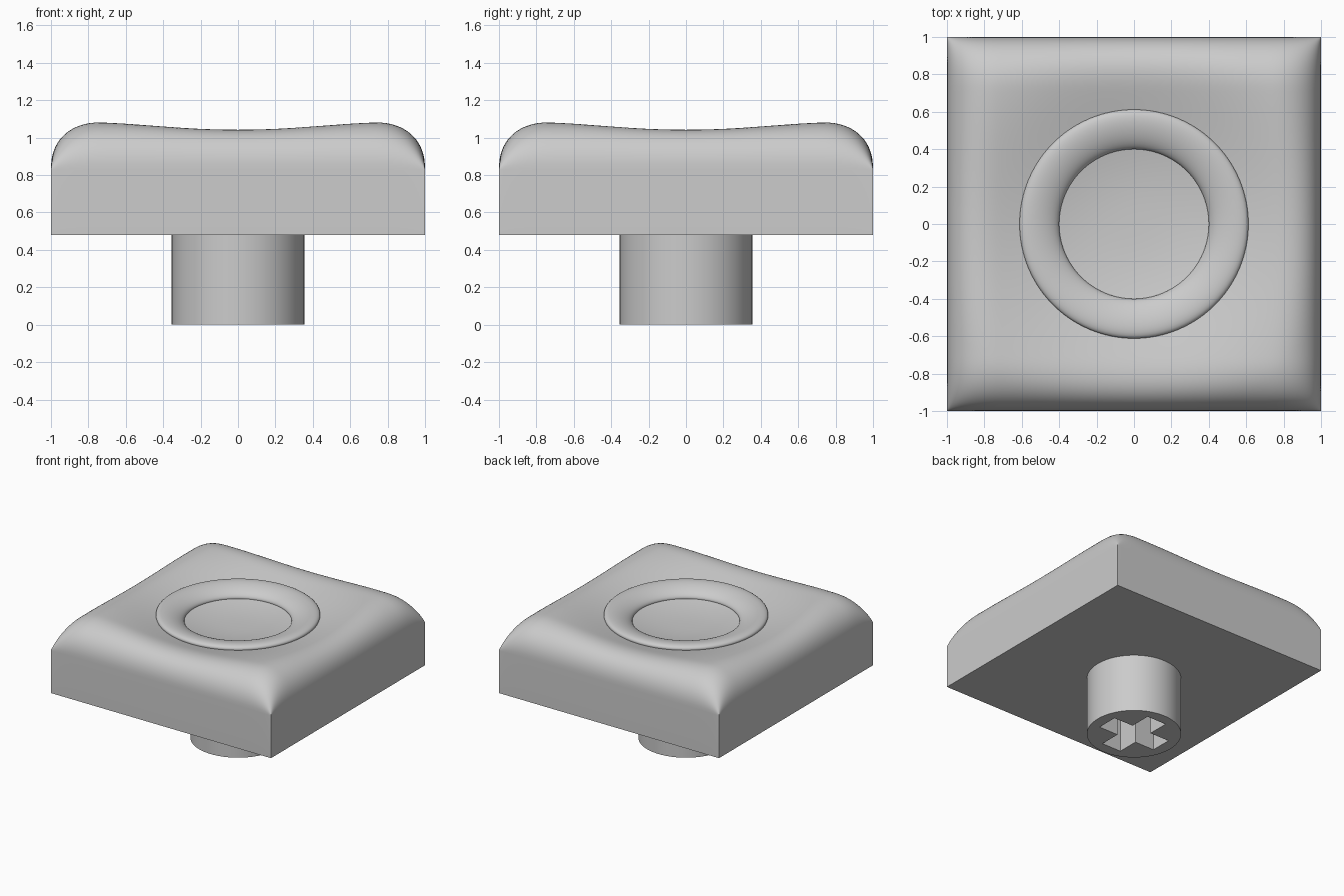
import bpy
import bmesh
from math import sin, cos, pi, hypot, radians

if "Cube" in bpy.data.objects:
    bpy.data.objects.remove(bpy.data.objects["Cube"])

# Single plain grey for the whole model
GREY = (0.6, 0.6, 0.6, 1)
grey = bpy.data.materials.new("plain_grey")
grey.use_nodes = True
grey.diffuse_color = GREY
grey.node_tree.nodes["Principled BSDF"].inputs["Base Color"].default_value = GREY

BASE_Z, RIM_Z = 0.48, 0.83


def make_object(name, bm):
    bmesh.ops.recalc_face_normals(bm, faces=bm.faces)
    mesh = bpy.data.meshes.new(name)
    bm.to_mesh(mesh)
    bm.free()
    mesh.materials.append(grey)
    obj = bpy.data.objects.new(name, mesh)
    bpy.context.collection.objects.link(obj)
    return obj


def activate(obj):
    bpy.ops.object.select_all(action="DESELECT")
    obj.select_set(True)
    bpy.context.view_layer.objects.active = obj


def smooth(obj):
    activate(obj)
    bpy.ops.object.shade_smooth_by_angle(angle=radians(30))


def shoulder(t):
    """Rounded fall-off from the flat top to the outer wall."""
    u = min(max((abs(t) - 0.72) / 0.28, 0), 1)
    return (1 - u ** 2.3) ** (1 / 2.3)


def top_height(x, y):
    """Round dish in the top, rolled over at the four edges."""
    r = min(hypot(x, y), 1.1)
    dish = 0.92 + 0.163 * ((1 - cos(pi * r / 1.1)) / 2) ** 1.3
    return RIM_Z + (dish - RIM_Z) * shoulder(x) * shoulder(y)


# Cap: dished grid, finer towards the edges, with straight walls and flat base
bm = bmesh.new()
bmesh.ops.create_grid(bm, x_segments=72, y_segments=72, size=1)
for v in bm.verts:
    x, y = sin(v.co.x * pi / 2), sin(v.co.y * pi / 2)
    v.co = (x, y, top_height(x, y))
rim = [e for e in bm.edges if e.is_boundary]
wall = bmesh.ops.extrude_edge_only(bm, edges=rim)["geom"]
for v in (g for g in wall if isinstance(g, bmesh.types.BMVert)):
    v.co.z = BASE_Z
bmesh.ops.holes_fill(bm, edges=[e for e in bm.edges if e.is_boundary], sides=0)
smooth(make_object("cap", bm))

# Raised ring: tilted oval section swept around the dish
bm = bmesh.new()
STEPS, SIDES = 96, 32
loops = []
for i in range(STEPS):
    a = 2 * pi * i / STEPS
    loop = []
    for j in range(SIDES):
        b = 2 * pi * j / SIDES
        r = 0.506 + 0.106 * cos(b)
        z = 0.983 + 0.025 * cos(b) + 0.045 * sin(b)
        loop.append(bm.verts.new((r * cos(a), r * sin(a), z)))
    loops.append(loop)
for i in range(STEPS):
    p, q = loops[i], loops[(i + 1) % STEPS]
    for j in range(SIDES):
        k = (j + 1) % SIDES
        bm.faces.new((p[j], q[j], q[k], p[k]))
smooth(make_object("top_ring", bm))

# Stem: cylinder with a cross-shaped socket cut from below
bm = bmesh.new()
bmesh.ops.create_cone(bm, cap_ends=True, segments=96, radius1=0.355,
                      radius2=0.355, depth=BASE_Z + 0.02)
bmesh.ops.translate(bm, verts=bm.verts, vec=(0, 0, (BASE_Z + 0.02) / 2))
stem = make_object("stem", bm)

ARM, HALF, DEPTH = 0.265, 0.088, 0.44
outline = []
for sx, sy in ((1, 1), (-1, 1), (-1, -1), (1, -1)):
    corner = [(sx * ARM, sy * HALF), (sx * HALF, sy * HALF), (sx * HALF, sy * ARM)]
    outline += corner if sx * sy > 0 else corner[::-1]
bm = bmesh.new()
face = bm.faces.new([bm.verts.new((x, y, -0.1)) for x, y in outline])
top = bmesh.ops.extrude_face_region(bm, geom=[face])["geom"]
for v in (g for g in top if isinstance(g, bmesh.types.BMVert)):
    v.co.z = DEPTH
cutter = make_object("socket_cutter", bm)
cutter.hide_render = True

activate(stem)
cut = stem.modifiers.new("socket", "BOOLEAN")
cut.operation = "DIFFERENCE"
cut.solver = "EXACT"
cut.object = cutter
bpy.ops.object.modifier_apply(modifier=cut.name)
bpy.data.objects.remove(cutter)
smooth(stem)
